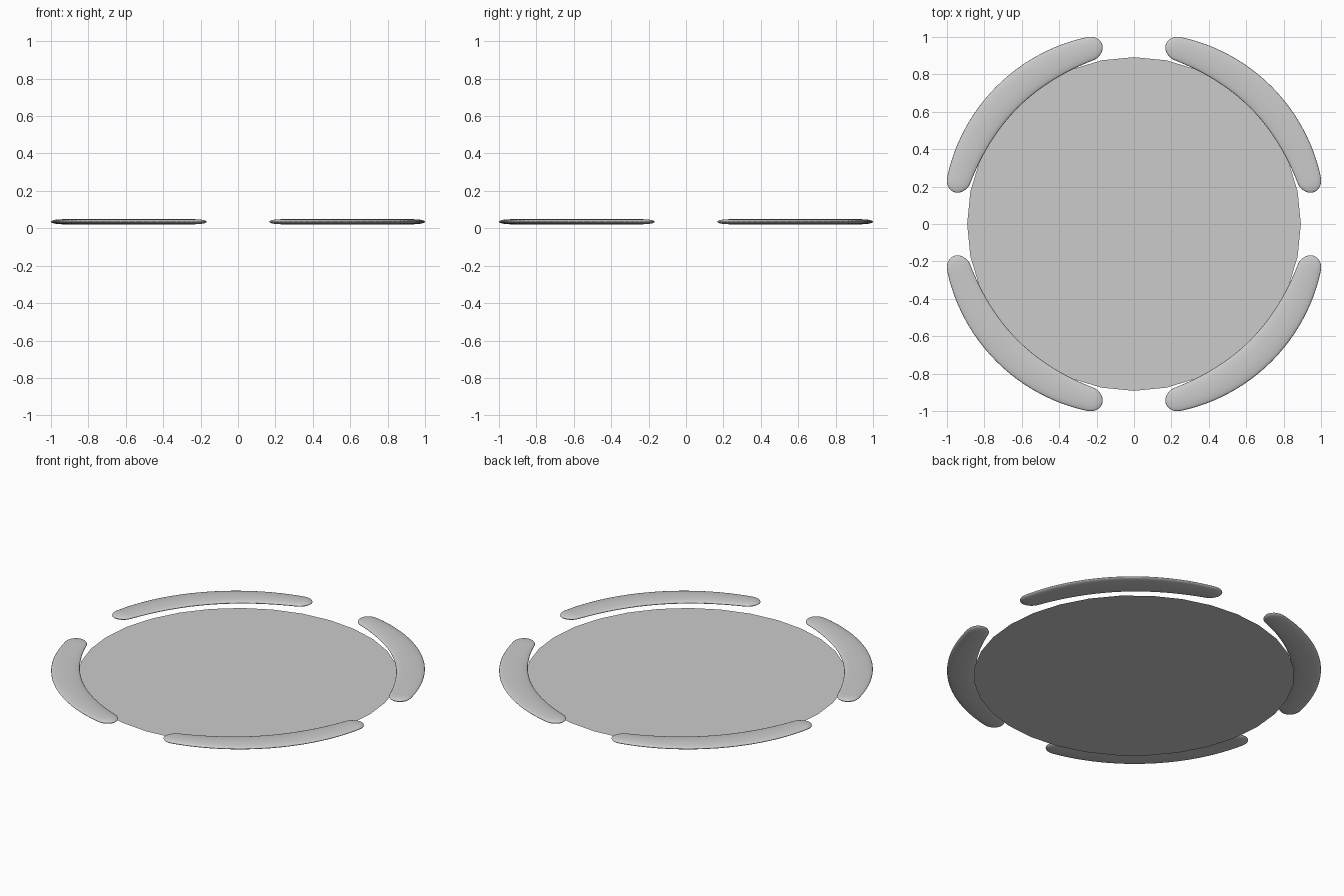
import bpy, bmesh, math

if "Cube" in bpy.data.objects:
    bpy.data.objects.remove(bpy.data.objects["Cube"])

DISC_R, PAD_Z, PAD_H = 0.892, 0.035, 0.0135
HALF_ANGLE = math.radians(35)
STATIONS, RING = 40, 24


def finish(name, bm):
    bmesh.ops.recalc_face_normals(bm, faces=bm.faces)
    mesh = bpy.data.meshes.new(name)
    bm.to_mesh(mesh)
    bm.free()
    obj = bpy.data.objects.new(name, mesh)
    bpy.context.collection.objects.link(obj)
    return obj


# Flat base disc, a single thin sheet
bm = bmesh.new()
bmesh.ops.create_circle(bm, cap_ends=True, segments=32, radius=DISC_R)
finish("base_disc", bm)


def rim_pad(name, direction):
    """Curved cushion, widest in the middle, with rounded ends."""
    bm = bmesh.new()
    rings = []
    for i in range(1, STATIONS):
        # Stations crowd together at the round ends
        t = -math.cos(math.pi * i / STATIONS)
        inner = 0.878 + 0.032 * abs(t) ** 2.5
        outer = 1.04 - 0.013 * t * t
        edge = min(1.0, (1 - abs(t)) / 0.11)
        cap = math.sqrt(1 - (1 - edge) ** 2)
        mid, half = (inner + outer) / 2, (outer - inner) / 2 * cap
        a = direction + t * HALF_ANGLE
        ring = []
        for k in range(RING):
            p = 2 * math.pi * k / RING
            r = mid + half * math.cos(p)
            z = PAD_Z + PAD_H * cap * math.sin(p)
            ring.append(bm.verts.new((r * math.cos(a), r * math.sin(a), z)))
        rings.append(ring)
    for r0, r1 in zip(rings, rings[1:]):
        for k in range(RING):
            n = (k + 1) % RING
            bm.faces.new((r0[k], r0[n], r1[n], r1[k]))
    # Pointed fans close the two ends
    for ring, s in ((rings[0], -1), (rings[-1], 1)):
        a = direction + s * HALF_ANGLE
        tip = bm.verts.new((0.968 * math.cos(a), 0.968 * math.sin(a), PAD_Z))
        for k in range(RING):
            bm.faces.new((ring[k], ring[(k + 1) % RING], tip))
    for f in bm.faces:
        f.smooth = True
    return finish(name, bm)


# Four pads around the rim, one per diagonal
for n, label in enumerate(("back_right", "back_left", "front_left", "front_right")):
    rim_pad("rim_pad_" + label, math.radians(45 + 90 * n))
